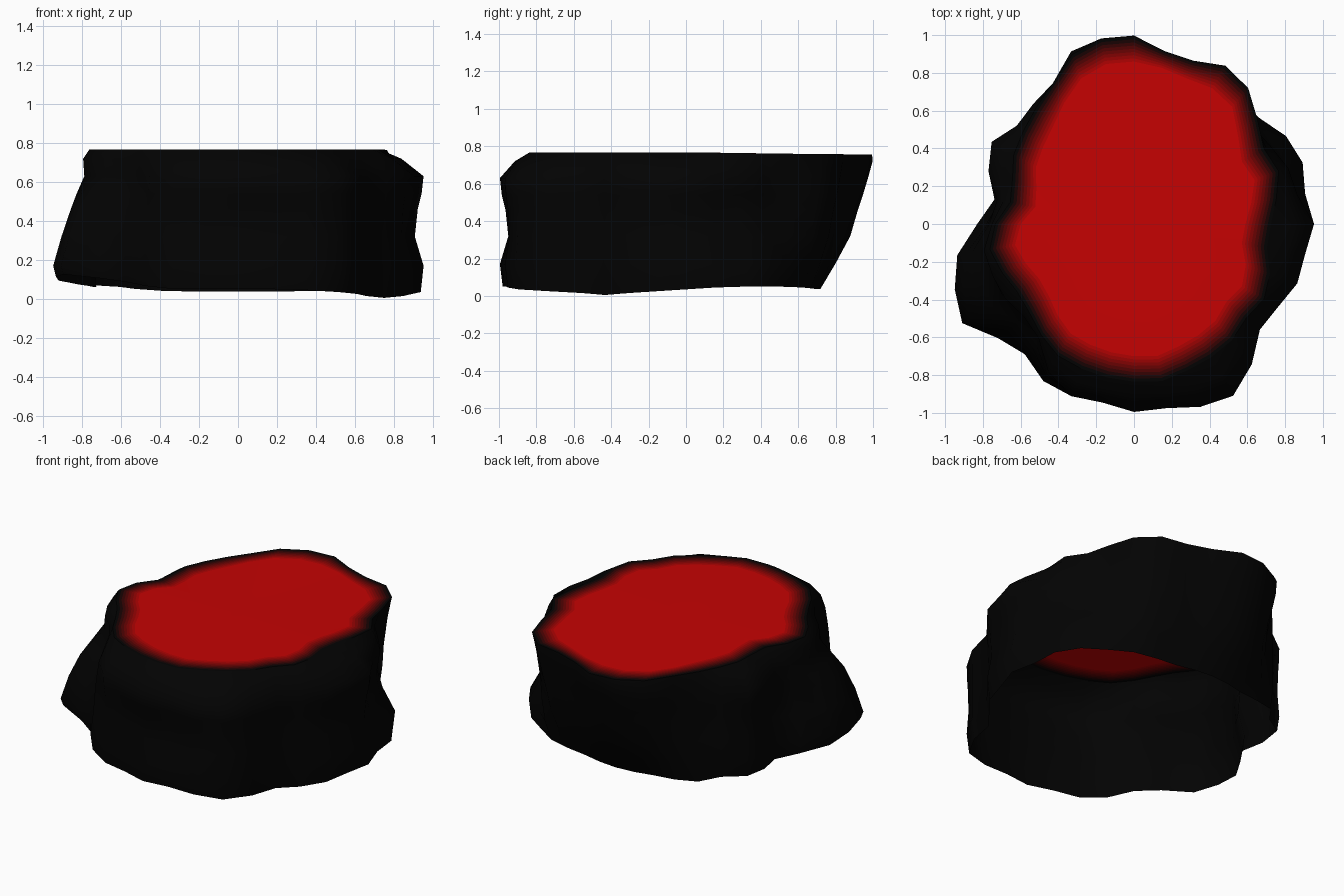
import bpy, bmesh, math

if "Cube" in bpy.data.objects:
    bpy.data.objects.remove(bpy.data.objects["Cube"])

# Radii every 10 degrees, anticlockwise from +x
GLOW = [.65, .69, .74, .72, .78, .87, .89, .88, .90, .92, .92, .88,
        .80, .73, .69, .66, .61, .59, .66, .70, .67, .64, .65, .69,
        .73, .74, .75, .76, .77, .75, .74, .73, .70, .72, .69, .64]
OUTER = [.953, .92, .95, .93, .87, .94, .97, .92, .93, 1.0, 1.0, .99,
         .86, .83, .81, .87, .82, .75, .83, .95, 1.01, 1.05, .94, .90,
         .96, .97, .96, .995, .99, 1.03, 1.05, .97, .87, .88, .92, .92]
N = len(GLOW)
ANG = [math.tau * i / N for i in range(N)]


def clamp(v):
    return max(0.0, min(1.0, v))


def lerp(a, b, t):
    return a + (b - a) * t


def material(name, t):
    m = bpy.data.materials.new(name)
    m.diffuse_color = (lerp(.0008, .56, t ** 2), .0008, .0008, 1)
    m.use_nodes = True
    m.node_tree.nodes["Principled BSDF"].inputs["Base Color"].default_value = m.diffuse_color
    return m


def ring(bm, radii, heights):
    return [bm.verts.new((r * math.cos(a), r * math.sin(a), z))
            for a, r, z in zip(ANG, radii, heights)]


def bridge(bm, inner, outer, mat=0):
    for i in range(N):
        j = (i + 1) % N
        f = bm.faces.new((inner[i], outer[i], outer[j], inner[j]))
        f.material_index = mat


def finish(bm, name, mats):
    me = bpy.data.meshes.new(name)
    bm.to_mesh(me)
    bm.free()
    for m in mats:
        me.materials.append(m)
    ob = bpy.data.objects.new(name, me)
    bpy.context.collection.objects.link(ob)
    bpy.context.view_layer.objects.active = ob
    ob.select_set(True)
    bpy.ops.object.shade_smooth_by_angle(angle=math.radians(60))
    ob.select_set(False)


def bump(deg, width):
    """Weight 1 at an angle, falling to 0 at +-width degrees."""
    return [clamp(1 - abs((math.degrees(a) - deg + 180) % 360 - 180) / width)
            for a in ANG]


# Flat top: red centre fading to black through narrow rings
STEPS = 8
mats = [material("glow_%d" % k, 1 - k / STEPS) for k in range(STEPS + 1)]
top_z = [.768 - .012 * clamp(math.sin(a)) for a in ANG]
rim = [min(g + .075, o) for g, o in zip(GLOW, OUTER)]
bm = bmesh.new()
prev = ring(bm, [g - .06 for g in GLOW], top_z)
centre = bm.verts.new((0, 0, .768))
for i in range(N):
    bm.faces.new((centre, prev[i], prev[(i + 1) % N]))
for k in range(1, STEPS + 1):
    nxt = ring(bm, [lerp(g - .06, r, k / STEPS) for g, r in zip(GLOW, rim)], top_z)
    bridge(bm, prev, nxt, k)
    prev = nxt
finish(bm, "glowing_top", mats)

# Rock wall: open-bottomed shell, undercut at the back, flared at left and right
left = bump(208, 40)
right = bump(27, 27)
back = [clamp((math.sin(a) - .6) / .35) for a in ANG]
base = [min(o, .73 + .2 * (1 - b)) if b > 0 else o for o, b in zip(OUTER, back)]
floor = [.05 + .08 * l + .02 * k - .045 * s - .012 * b
         for l, k, s, b in zip(left, bump(150, 30), bump(330, 45), back)]

# height, share out from the rim, share in to the base,
# then inward pinch of the whole wall, the left flare and the right flare
LEVELS = [(.72, .5, 0, 0, .1, .06), (.63, 1, .1, 0, .27, .11),
          (.54, 1, .2, .01, .19, .12), (.46, 1, .3, .03, .12, .12),
          (.32, 1, .45, .045, .05, .07), (.17, 1, .75, 0, 0, 0)]
bm = bmesh.new()
prev = ring(bm, rim, top_z)
for z, out, inward, p, li, ri in LEVELS:
    radii = []
    for i in range(N):
        r = lerp(lerp(rim[i], OUTER[i], out), base[i], inward)
        r -= p * math.cos(2 * ANG[i]) ** 2 * (1 - back[i]) * (1 - left[i])
        r -= li * left[i] + ri * right[i]
        radii.append(max(r, rim[i] - .07) if z > .3 and back[i] == 0 else r)
    nxt = ring(bm, radii, [z] * N)
    bridge(bm, prev, nxt)
    prev = nxt
bridge(bm, prev, ring(bm, [b * .985 for b in base], floor))
finish(bm, "rock_wall", [material("black_rock", 0)])
